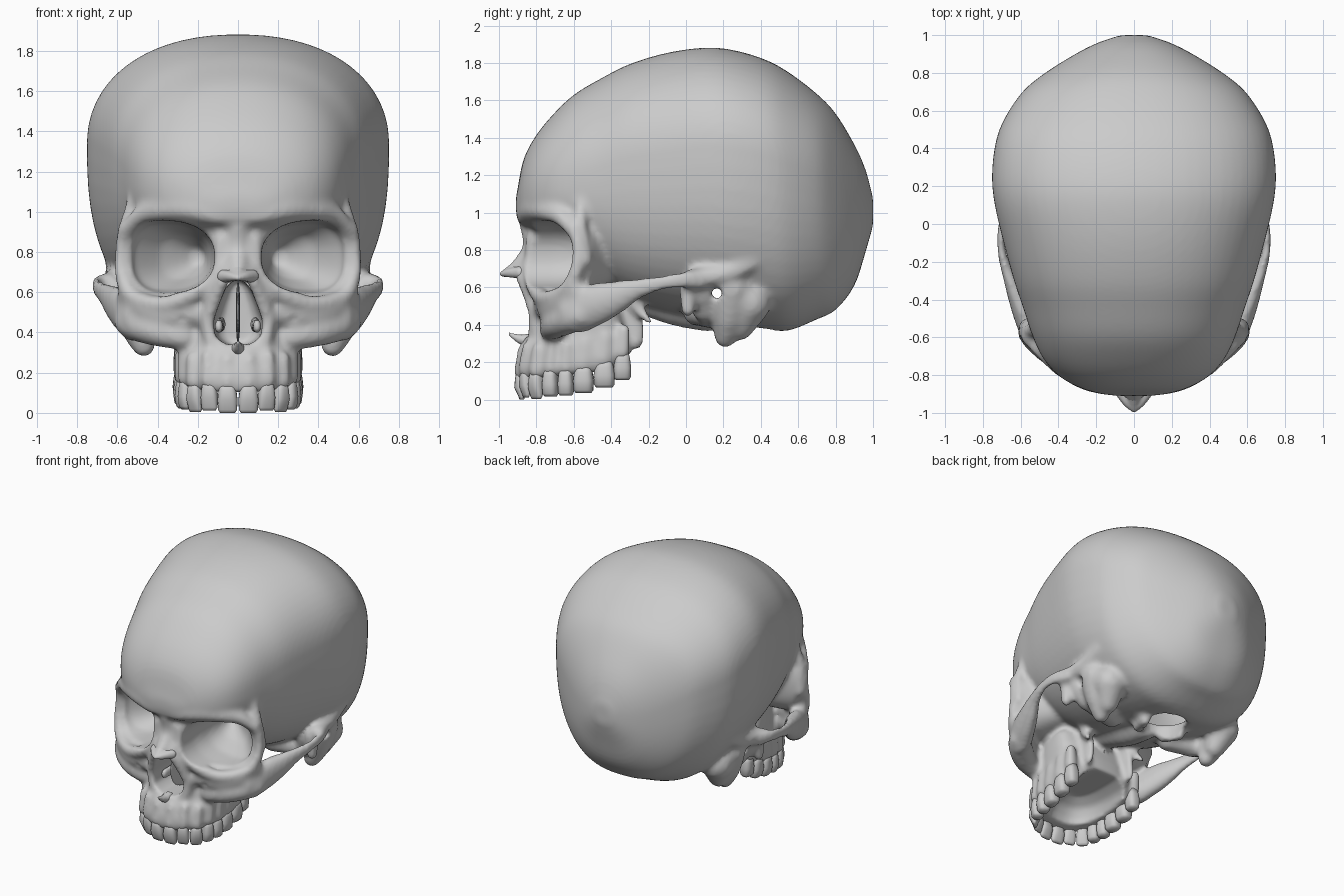
import bpy, bmesh, math

if "Cube" in bpy.data.objects:
    bpy.data.objects.remove(bpy.data.objects["Cube"])

VOX = 0.0155
_b = bmesh.new()
bmesh.ops.create_icosphere(_b, subdivisions=2, radius=1)
BALL_V = [v.co.copy() for v in _b.verts]
BALL_F = [[v.index for v in f.verts] for f in _b.faces]
_b.free()


def curve(P, n=None):
    """Smooth interpolation of a list of tuples."""
    out = []
    for i in range(len(P) - 1):
        a, b, c, d = P[max(i - 1, 0)], P[i], P[i + 1], P[min(i + 2, len(P) - 1)]
        k = n or max(2, math.ceil(math.dist(b[:3], c[:3]) / (0.5 * min(b[3], c[3]))))
        for j in range(k):
            t = j / k
            out.append(tuple(0.5 * (2*q + (r - p)*t + (2*p - 5*q + 4*r - s)*t*t + (3*q - p - 3*r + s)*t**3)
                             for p, q, r, s in zip(a, b, c, d)))
    return out + [P[-1]]


def stroke(part, pts, scale=(1, 1, 1)):
    """Row of balls (x, y, z, radius) on both sides."""
    V, F = part
    for x, y, z, r in curve(pts):
        for s in ((1, -1) if any(p[0] for p in pts) else (1,)):
            o = len(V)
            V += [(s*x + v.x*r*scale[0], y + v.y*r*scale[1], z + v.z*r*scale[2]) for v in BALL_V]
            F += [[o + i for i in f] for f in BALL_F]


def loft(part, rings, mirror=False):
    V, F = part
    for s in ((1, -1) if mirror else (1,)):
        o, n = len(V), len(rings[0])
        V += [(s*x, y, z) for r in rings for x, y, z in r]
        for i in range(len(rings) - 1):
            for j in range(n):
                k = (j + 1) % n
                F.append([o + i*n + j, o + i*n + k, o + (i + 1)*n + k, o + (i + 1)*n + j])
        F.append([o + j for j in range(n)])
        F.append([o + (len(rings) - 1)*n + j for j in range(n)])


def oval(n_up, n_low=None, count=40):
    """Rounded-square unit outline, separate roundness per half."""
    out = []
    for i in range(count):
        a = 2*math.pi*(i + 0.5)/count
        c, s = math.cos(a), math.sin(a)
        e = 2/(n_up if s >= 0 else (n_low or n_up))
        out.append((math.copysign(abs(c)**e, c), math.copysign(abs(s)**e, s)))
    return out


def head_ring(y, zt, zb, w, zm):
    return [(w*c, y, zm + (zt - zm if s >= 0 else zm - zb)*s) for c, s in oval(2.2, 2.55, 64)]


def flat_ring(z, w, yf, yb, tilt=0, n=2.4, yc=-0.45):
    pts = [(w*c, yc + (yb - yc if s >= 0 else yc - yf)*s) for c, s in oval(n)]
    return [(x, y, z + tilt*(y + 0.9)) for x, y in pts]


def orbit_ring(cx, y, w, h, slope):
    return [(cx + w*c, y + slope*w*c, 0.775 + h*s*(1 + .1*c)) for c, s in oval(2.4)]


def build(name, part):
    me = bpy.data.meshes.new(name)
    me.from_pydata(part[0], [], part[1])
    bm = bmesh.new()
    bm.from_mesh(me)
    bmesh.ops.recalc_face_normals(bm, faces=bm.faces)
    bm.to_mesh(me)
    bm.free()
    me.shade_smooth()
    ob = bpy.data.objects.new(name, me)
    bpy.context.collection.objects.link(ob)
    return ob


def evaluated(ob):
    bpy.context.view_layer.update()
    return bpy.data.meshes.new_from_object(ob.evaluated_get(bpy.context.evaluated_depsgraph_get()))


def fuse(ob, voxel, iterations):
    m = ob.modifiers.new("fuse", 'REMESH')
    m.mode, m.voxel_size = 'VOXEL', voxel
    m = ob.modifiers.new("soften", 'SMOOTH')
    m.factor, m.iterations = 0.5, iterations
    me = evaluated(ob)
    ob.modifiers.clear()
    ob.data = me
    me.shade_smooth()


bone, cut, detail, teeth = ([], []), ([], []), ([], []), ([], [])

# braincase: y, top, bottom, half width, widest height
CASE = [(-.91, 1.08, 1.0, .09, 1.04), (-.90, 1.13, .98, .17, 1.05), (-.87, 1.28, .94, .28, 1.08),
        (-.81, 1.40, .90, .39, 1.11), (-.72, 1.515, .85, .475, 1.14), (-.60, 1.63, .75, .535, 1.18),
        (-.45, 1.72, .62, .585, 1.23), (-.3, 1.795, .53, .635, 1.28), (-.1, 1.855, .47, .69, 1.31),
        (.1, 1.882, .43, .737, 1.34), (.25, 1.87, .40, .752, 1.33), (.42, 1.82, .375, .735, 1.3),
        (.55, 1.75, .37, .69, 1.25), (.7, 1.635, .43, .59, 1.2), (.8, 1.53, .48, .47, 1.12),
        (.9, 1.365, .61, .31, 1.03), (.96, 1.23, .79, .19, 1.0), (1.0, 1.08, .93, .07, 1.0)]
loft(bone, [head_ring(*r) for r in curve(CASE, 4)])

# hollow inside of the braincase
inner = []
for y, zt, zb, w, zm in CASE[3:-1]:
    floor = max(zb + .06, 1.04 if y < -.42 else .88 if y < -.2 else 0)
    inner.append((y*.95, zt - .04, floor, w - .035, max(zm, floor + .08)))
loft(cut, [head_ring(*r) for r in curve(inner, 4)])

# eye sockets: outer shell and hollow
SOCKET = [(.338, -.70, .215, .178, .5), (.325, -.56, .195, .165, .25), (.27, -.43, .12, .11, .1), (.2, -.33, .035, .04, 0)]
loft(bone, [orbit_ring(a, y, w + .045, h + .045, k) for a, y, w, h, k in SOCKET], True)
loft(cut, [orbit_ring(*r) for r in [(.338, -1.2, .222, .181, 0), (.338, -.7, .222, .181, 0)]
           + [(a, y, w, h, 0) for a, y, w, h, k in SOCKET[1:]]], True)

# brow, socket rim and temple ridge
stroke(bone, [(.0, -.85, .98, .055), (.12, -.85, .99, .06), (.25, -.825, 1.015, .06), (.38, -.75, 1.01, .06),
              (.48, -.67, .98, .05), (.56, -.60, .90, .04)])
stroke(bone, [(.14, -.83, .70, .045), (.2, -.81, .61, .05), (.32, -.775, .55, .045), (.43, -.72, .545, .045),
              (.53, -.64, .585, .045), (.575, -.59, .68, .04), (.58, -.575, .8, .036), (.56, -.6, .92, .04)])
stroke(bone, [(.58, -.53, .74, .03), (.56, -.56, .92, .035), (.525, -.56, 1.04, .035), (.51, -.53, 1.13, .035),
              (.53, -.47, 1.2, .035), (.56, -.4, 1.23, .03)])

# nose bridge and opening edge
stroke(bone, [(.0, -.83, .92, .06), (.0, -.815, .82, .06), (.0, -.855, .74, .06), (.0, -.93, .69, .035)])
stroke(bone, [(.08, -.81, .86, .05), (.08, -.82, .74, .05), (.05, -.88, .69, .035)])
stroke(bone, [(.07, -.89, .665, .03), (.115, -.84, .57, .04), (.15, -.805, .45, .04), (.13, -.81, .36, .04)])
stroke(bone, [(.0, -.73, .8, .1), (.0, -.45, .75, .12)])

# upper jaw
JAW = [(.1, .295, -.9, -.33, .12), (.135, .31, -.912, -.31, .11), (.2, .318, -.91, -.285, .07), (.3, .31, -.875, -.28, 0),
       (.36, .305, -.845, -.29, 0), (.45, .31, -.815, -.32, 0), (.55, .30, -.805, -.37, 0), (.63, .22, -.8, -.4, 0)]
loft(bone, [flat_ring(*r) for r in JAW])

# cheek bone and arch
stroke(bone, [(.2, -.75, .5, .07), (.35, -.71, .49, .08), (.46, -.65, .52, .08), (.545, -.58, .58, .06)])
stroke(bone, [(.27, -.72, .38, .07), (.39, -.69, .405, .08), (.49, -.62, .435, .085), (.54, -.56, .455, .08)])
stroke(bone, [(.53, -.57, .47, .12), (.58, -.47, .515, .115), (.625, -.37, .55, .09), (.665, -.27, .59, .062),
              (.7, -.15, .62, .047), (.7, -.03, .64, .048), (.66, .07, .64, .055)], (.5, 1, 1))
stroke(bone, [(.64, .02, .65, .05), (.61, .2, .67, .06), (.61, .36, .74, .05)])

# jaw socket post, mastoid, skull base, condyles, pterygoid plates
stroke(bone, [(.61, .01, .62, .05), (.61, .01, .48, .04)])
stroke(bone, [(.53, .24, .59, .12), (.505, .23, .46, .1), (.47, .21, .335, .06)])
stroke(bone, [(.5, .34, .52, .12), (.475, .29, .39, .075)])
stroke(bone, [(.54, .08, .58, .09), (.5, .1, .48, .07)])
stroke(bone, [(.0, -.28, .58, .11), (.0, -.05, .5, .11), (.0, .12, .45, .09)])
stroke(bone, [(.25, .06, .47, .08), (.43, .12, .46, .08)])
stroke(bone, [(.11, .18, .39, .045), (.15, .3, .37, .045)])
stroke(bone, [(.17, -.33, .56, .06), (.17, -.28, .42, .06), (.18, -.27, .31, .05)], (.5, 1, 1))
stroke(bone, [(.2, -.28, .52, .04), (.22, -.24, .47, .03), (.24, -.19, .41, .02)])

# nose hollow, palate, spine hole, ear holes, cheek nerve holes
NOSE = [(.34, .06), (.38, .115), (.46, .122), (.55, .09), (.62, .06), (.66, .025)]
loft(cut, [flat_ring(z, w, -1.15, -.35, 0, 5, -.7) for z, w in NOSE])
PALATE = [(-.05, .215, -.8), (.15, .21, -.79), (.22, .18, -.75), (.27, .1, -.67)]
loft(cut, [flat_ring(z, w, yf, -.05, 0, 2.6) for z, w, yf in PALATE])
loft(cut, [flat_ring(z, .13, .17, .49, 0, 2, .33) for z in (.15, .6)])
stroke(cut, [(.3, .165, .57, .034), (.85, .165, .57, .034)])
stroke(cut, [(.28, -.86, .455, .02), (.28, -.74, .47, .02)])

# teeth: x, y, turn, half width, half depth, lower end
TEETH = [(.052, -.878, .08, .05, .04, 0), (.142, -.855, .3, .043, .036, .012), (.212, -.8, .75, .043, .04, .004),
         (.25, -.724, 1.15, .042, .048, .018), (.266, -.642, 1.3, .042, .048, .022), (.272, -.548, 1.42, .055, .05, .036),
         (.275, -.437, 1.5, .057, .05, .065), (.27, -.34, 1.6, .047, .046, .105)]
for i, (x, y, a, w, d, z) in enumerate(TEETH):
    edge = .4 if i < 3 else .85
    rings = []
    for h, u, v in ((0, .75, edge*.7), (.015, .95, edge), (.065, 1, 1), (.11, .88, .9), (.15, .7, .7)):
        rings.append([(x + w*u*c*math.cos(a) - d*v*s*math.sin(a),
                       y + w*u*c*math.sin(a) + d*v*s*math.cos(a), z + h) for c, s in oval(2.8, None, 20)])
    loft(teeth, rings, True)
    # root swellings on the jaw
    stroke(bone, [(x*1.03, y, z + .15, .045), (x*1.06, y + .01, z + .27, .035)])

# nasal spine, nose tip, septum, conchae
stroke(detail, [(.0, -.83, .315, .04), (.0, -.89, .325, .025), (.0, -.945, .353, .009)])
stroke(detail, [(.07, -.885, .68, .035), (.035, -.945, .678, .025), (.0, -.988, .671, .012)])
stroke(detail, [(.0, -.9, .7, .045), (.0, -.95, .682, .028), (.0, -.988, .671, .012)])
stroke(detail, [(.0, -.65, .5, .165), (.0, -.45, .48, .15)], (.07, 1, 1))
stroke(detail, [(.095, -.73, .43, .035), (.085, -.45, .44, .04)], (.6, 1, 1))

# fuse, carve, fuse again
skull = build("skull", bone)
fuse(skull, VOX, 6)
cutter = build("hollows_cutter", cut)
fuse(cutter, VOX, 1)
cutter.hide_render = True
solid_count = len(skull.data.polygons)
carve = skull.modifiers.new("carve", 'BOOLEAN')
carve.operation, carve.object = 'DIFFERENCE', cutter
for solver in ('MANIFOLD', 'EXACT'):
    carve.solver = solver
    result = evaluated(skull)
    if len(result.polygons) not in (0, solid_count):
        break
skull.modifiers.clear()
skull.data = result
bpy.data.objects.remove(cutter)
fuse(skull, VOX, 3)
fuse(build("nose_details", detail), .009, 2)
build("upper_teeth", teeth)
